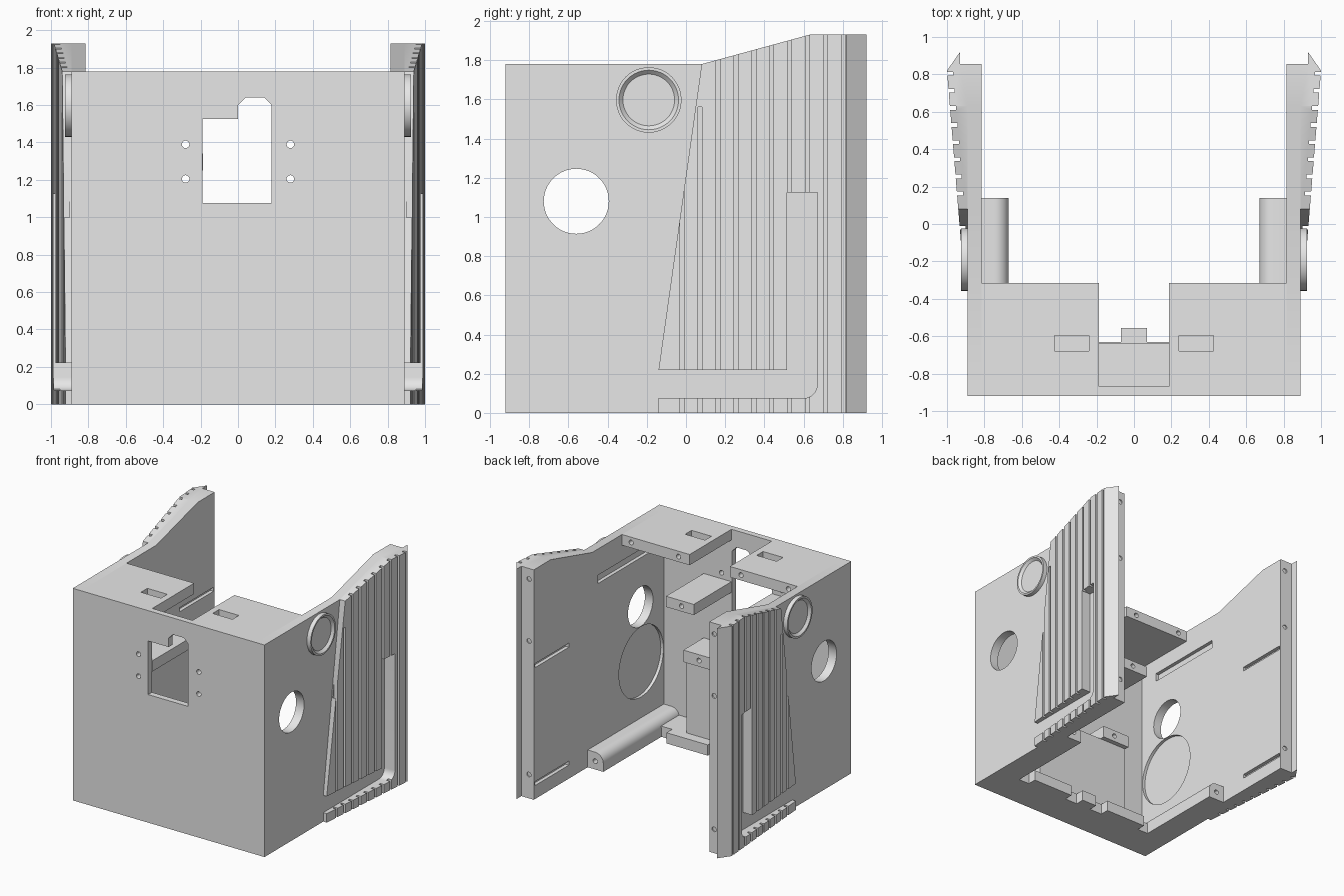
import bpy, bmesh, math
from mathutils import Matrix

if "Cube" in bpy.data.objects:
    bpy.data.objects.remove(bpy.data.objects["Cube"], do_unlink=True)

grey = bpy.data.materials.new("plain_grey")
grey.use_nodes = True
grey.diffuse_color = (0.8, 0.8, 0.8, 1)
grey.node_tree.nodes["Principled BSDF"].inputs["Base Color"].default_value = (0.8, 0.8, 0.8, 1)

# How a flat profile point (a, b) and depth d become x, y, z for each axis
PLACE = {"x": lambda a, b, d: (d, a, b),
         "y": lambda a, b, d: (a, d, b),
         "z": lambda a, b, d: (a, b, d)}


def add_prism(bm, pts, axis, lo, hi):
    """Extrude a flat outline along one axis."""
    low = [bm.verts.new(PLACE[axis](a, b, lo)) for a, b in pts]
    high = [bm.verts.new(PLACE[axis](a, b, hi)) for a, b in pts]
    bm.faces.new(low)
    bm.faces.new(high)
    for i in range(len(pts)):
        j = (i + 1) % len(pts)
        bm.faces.new((low[i], low[j], high[j], high[i]))


def rect(a0, a1, b0, b1):
    return [(a0, b0), (a1, b0), (a1, b1), (a0, b1)]


def circle(a, b, r, n=48):
    return [(a + r * math.cos(2 * math.pi * i / n), b + r * math.sin(2 * math.pi * i / n))
            for i in range(n)]


def arc(a, b, r, start, end, n=8):
    angles = [math.radians(start + (end - start) * i / n) for i in range(n + 1)]
    return [(a + r * math.cos(t), b + r * math.sin(t)) for t in angles]


def finish(name, bm):
    bmesh.ops.recalc_face_normals(bm, faces=bm.faces)
    mesh = bpy.data.meshes.new(name)
    bm.to_mesh(mesh)
    bm.free()
    obj = bpy.data.objects.new(name, mesh)
    bpy.context.collection.objects.link(obj)
    return obj


def part(name, *prisms):
    bm = bmesh.new()
    for p in prisms:
        add_prism(bm, *p)
    return finish(name, bm)


def carve(obj, cutters=(), mirror=False):
    """Apply the cutters, given as (object, operation), then mirror across x."""
    for cutter, operation in cutters:
        mod = obj.modifiers.new("cut", "BOOLEAN")
        mod.operation, mod.object, mod.solver = operation, cutter, "EXACT"
        cutter.hide_render = True
    if mirror:
        obj.modifiers.new("mirror", "MIRROR").use_clip = False
    graph = bpy.context.evaluated_depsgraph_get()
    mesh = bpy.data.meshes.new_from_object(obj.evaluated_get(graph))
    obj.modifiers.clear()
    obj.data = mesh
    mesh.materials.clear()
    mesh.materials.append(grey)
    for cutter, _ in cutters:
        bpy.data.objects.remove(cutter, do_unlink=True)
    bpy.ops.object.select_all(action="DESELECT")
    obj.select_set(True)
    bpy.context.view_layer.objects.active = obj
    bpy.ops.object.shade_smooth_by_angle(angle=math.radians(25))
    return obj


IN, OUT = 0.815, 0.89        # side wall faces
FRONT, FRONT_IN = -0.92, -0.87
TOP, PEAK = 1.78, 1.93

# Front panel with stepped window and four screw holes
window = [(-0.19, 1.075), (0.18, 1.075), (0.18, 1.6), (0.14, 1.64),
          (0.04, 1.64), (0, 1.6), (0, 1.525), (-0.19, 1.525)]
openings = [(window, "y", -1, -0.8)]
for x in (-0.28, 0.28):
    for z in (1.205, 1.39):
        openings.append((circle(x, z, 0.02, 20), "y", -1, -0.8))
front = part("front_panel", (rect(-OUT, OUT, 0, TOP), "y", FRONT, FRONT_IN))
carve(front, [(part("window_cutter", *openings), "DIFFERENCE")])

# Top plate: centre notch, two sunken slots, screw holes in the rear edge
top_outline = [(-IN, FRONT_IN), (-0.187, FRONT_IN), (-0.187, -0.315), (-IN, -0.315)]
top = part("top_plate", (top_outline, "z", 1.69, TOP))
slots = [(rect(-0.425, -0.24, -0.68, -0.595), "z", 1.72, 1.9)]
slots += [(circle(x, 1.735, 0.02, 16), "y", -0.38, -0.2) for x in (-0.29, -0.73)]
carve(top, [(part("slot_cutter", *slots), "DIFFERENCE")], mirror=True)

# Floor plate with tabs along its rear edge
right_edge = [(IN, FRONT_IN), (IN, -0.63), (0.57, -0.63), (0.57, -0.555), (0.187, -0.555),
              (0.187, -0.63), (0.07, -0.63), (0.07, -0.555)]
floor_outline = right_edge + [(-x, y) for x, y in reversed(right_edge)]
carve(part("floor_plate", (floor_outline, "z", 0, 0.09)))

# Side walls: speaker hole, round recess, rail groove, thin slots, screw holes
wall_outline = [(FRONT_IN, 0), (0.855, 0), (0.855, PEAK), (0.63, PEAK), (0.08, TOP), (FRONT_IN, TOP)]
wall = part("side_wall", (wall_outline, "x", IN, OUT))
hole = part("hole_cutter", (circle(-0.56, 1.08, 0.166), "x", 0.7, 1.1))
recess = part("recess_cutter", (circle(-0.57, 0.615, 0.295), "x", 0.7, IN + 0.025))
grooves = [(rect(-0.7, 0, 1.49, 1.56), "x", 0.7, IN + 0.03)]
grooves += [(rect(0.39, 0.84, z - 0.017, z + 0.017), "x", 0.7, IN + 0.03) for z in (0.13, 1.12)]
grooves += [(circle(0.86, z, 0.02, 16), "y", 0.845, 0.95) for z in (0.2, 1.32, 1.84)]
carve(wall, [(hole, "DIFFERENCE"), (recess, "DIFFERENCE"),
             (part("groove_cutter", *grooves), "DIFFERENCE")], mirror=True)

# Ribbed outer panels: flared plan, slanted outline, L-shaped channel, fine grooves
plan = [(OUT, -0.14), (0.922, -0.14), (1.0, 0.82), (0.93, 0.92), (0.93, 0.855), (OUT, 0.855)]
outline = [(-0.14, -0.1), (1.0, -0.1), (1.0, PEAK), (0.63, PEAK), (0.08, TOP), (-0.14, 0.22)]
panel = part("ribbed_panel", (plan, "z", 0, PEAK))
shape = part("outline_cutter", (outline, "x", 0.8, 1.1))
channel = [(-0.3, 0.075)] + arc(0.6, 0.145, 0.07, -90, 0) + [
    (0.67, 1.125), (0.515, 1.125), (0.515, 0.22), (-0.3, 0.22)]
ribs = []
for i in range(10):
    y = -0.02 + 0.0915 * i
    depth = 0.922 + (y + 0.14) * 0.081 - 0.032
    ribs.append((rect(depth, 1.1, y - 0.01, y + 0.01), "z", -0.1, 1.56 if i == 1 else 2.1))
carve(panel, [(shape, "INTERSECT"),
              (part("channel_cutter", (channel, "x", 0.88, 1.1)), "DIFFERENCE"),
              (part("rib_cutter", *ribs), "DIFFERENCE")], mirror=True)

# Round bosses on the outer walls, dished in the middle
boss = part("round_boss", (circle(-0.19, 1.597, 0.167), "x", 0.88, 0.925))
bm = bmesh.new()
turn = Matrix.Translation((0.92, -0.19, 1.597)) @ Matrix.Rotation(math.pi / 2, 4, "Y")
bmesh.ops.create_cone(bm, cap_ends=True, segments=48, radius1=0.132, radius2=0.162,
                      depth=0.03, matrix=turn)
carve(boss, [(finish("dish_cutter", bm), "DIFFERENCE")], mirror=True)

# Rounded bars along the floor, with a screw hole in each end
bar_outline = [(IN, 0), (IN, 0.145)] + arc(0.745, 0.07, 0.075, 90, 180) + [(0.67, 0)]
bar = part("floor_bar", (bar_outline, "y", FRONT_IN, 0.14))
carve(bar, [(part("bar_cutter", (circle(0.745, 0.07, 0.02, 16), "y", 0.05, 0.3)), "DIFFERENCE")],
      mirror=True)

# Inner brackets behind the front panel, upper shelf and lower block
for name, back, low, high in (("upper_bracket", -0.37, 1.25, 1.34), ("lower_bracket", -0.6, 0.7, 0.8)):
    block = part(name, (rect(0.187, 0.445, low, high), "y", FRONT_IN, back))
    screw = part("screw_cutter", (circle(0.3, (low + high) / 2, 0.02, 16), "y", back - 0.06, back + 0.1))
    carve(block, [(screw, "DIFFERENCE")], mirror=True)
carve(part("inner_column", (rect(-0.445, 0.445, 0.09, 0.7), "y", FRONT_IN, -0.64)))
